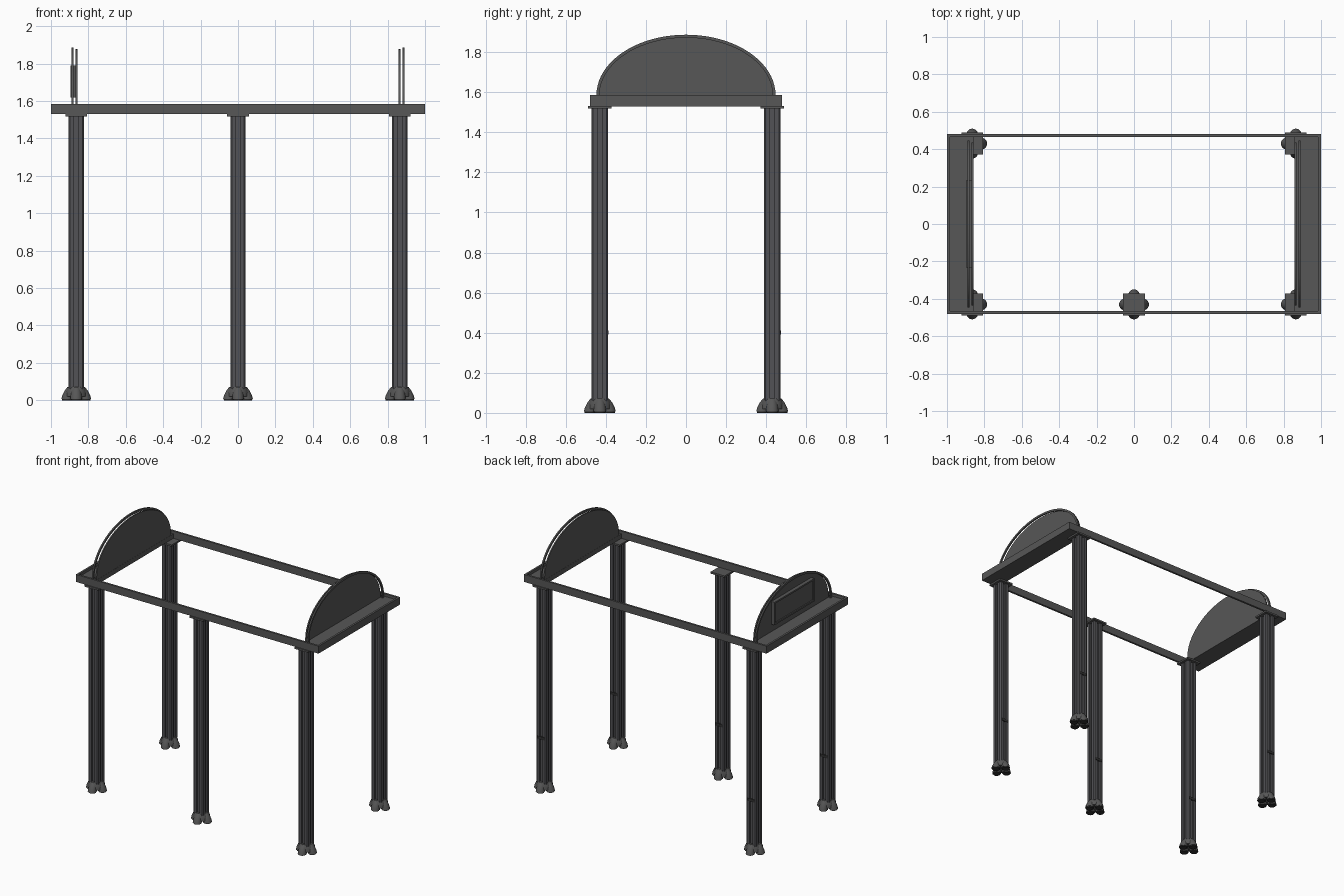
import bpy, bmesh, math

if "Cube" in bpy.data.objects:
    bpy.data.objects.remove(bpy.data.objects["Cube"])

def mat(name, c):
    m = bpy.data.materials.new(name)
    m.diffuse_color = (*c, 1)
    m.use_nodes = True
    m.node_tree.nodes["Principled BSDF"].inputs["Base Color"].default_value = m.diffuse_color
    return m

FRAME = mat("dark_grey", (0.095, 0.095, 0.095))
POST = mat("cool_grey", (0.085, 0.085, 0.092))
PAD = mat("near_black", (0.03, 0.03, 0.03))

def finish(bm, name, m, smooth=False):
    bmesh.ops.recalc_face_normals(bm, faces=bm.faces)
    me = bpy.data.meshes.new(name)
    bm.to_mesh(me)
    bm.free()
    me.materials.append(m)
    ob = bpy.data.objects.new(name, me)
    bpy.context.collection.objects.link(ob)
    if smooth:
        bpy.ops.object.select_all(action='DESELECT')
        ob.select_set(True)
        bpy.context.view_layer.objects.active = ob
        bpy.ops.object.shade_smooth_by_angle(angle=math.radians(35))
    return ob

def box(name, x0, x1, y0, y1, z0, z1, m=FRAME):
    bm = bmesh.new()
    bmesh.ops.create_cube(bm, size=1)
    for v in bm.verts:
        v.co = ((x0 + x1) / 2 + v.co.x * (x1 - x0), (y0 + y1) / 2 + v.co.y * (y1 - y0),
                (z0 + z1) / 2 + v.co.z * (z1 - z0))
    return finish(bm, name, m)

def extrude(name, pts, d, m=FRAME, smooth=False):
    """Extrude a closed 3D outline along vector d."""
    bm = bmesh.new()
    f = bm.faces.new([bm.verts.new(p) for p in pts])
    r = bmesh.ops.extrude_face_region(bm, geom=[f])
    bmesh.ops.translate(bm, vec=d, verts=[v for v in r["geom"] if isinstance(v, bmesh.types.BMVert)])
    return finish(bm, name, m, smooth)

def loft(name, rings, m, smooth=True, n=20):
    """Stack of circles: (cx, cy, z, radius)."""
    bm = bmesh.new()
    rows = [[bm.verts.new((cx + r * math.cos(2 * math.pi * i / n),
                           cy + r * math.sin(2 * math.pi * i / n), z)) for i in range(n)]
            for cx, cy, z, r in rings]
    for a, b in zip(rows, rows[1:]):
        for i in range(n):
            bm.faces.new((a[i], a[(i + 1) % n], b[(i + 1) % n], b[i]))
    bm.faces.new(rows[0])
    bm.faces.new(rows[-1])
    return finish(bm, name, m, smooth)

def arc(rx, rz, z0=1.585, n=40):
    return [(rx * math.cos(math.pi * i / n), z0 + rz * math.sin(math.pi * i / n)) for i in range(n + 1)]

# Top frame: long rails, end trays with raised rim
for s, side in ((-1, "front"), (1, "back")):
    y = sorted((s * 0.465, s * 0.48))
    box(side + "_rail", -1, 1, y[0], y[1], 1.53, 1.585)
for s, side in ((-1, "left"), (1, "right")):
    x = sorted((s * 0.985, s * 1.0))
    box(side + "_end_rim", x[0], x[1], -0.465, 0.465, 1.53, 1.585)
    x = sorted((s * 0.858, s * 0.985))
    box(side + "_end_tray", x[0], x[1], -0.465, 0.465, 1.53, 1.565)

    # Half-round end panel and the separate arch beside it
    panel = [(s * 0.859, y, z) for y, z in [(0.436, 1.54)] + arc(0.436, 0.292) + [(-0.436, 1.54)]][::-1]
    extrude(side + "_arch_panel", panel, (s * 0.009, 0, 0), FRAME, True)
    outer = [(0.447, 1.54)] + arc(0.447, 0.302) + [(-0.447, 1.54)]
    inner = [(0.432, 1.54)] + arc(0.432, 0.287) + [(-0.432, 1.54)]
    rim = [(s * 0.879, y, z) for y, z in outer + inner[::-1]]
    extrude(side + "_arch_rim", rim, (s * 0.011, 0, 0), FRAME, True)

# Sign frame on the outside of the left panel
box("sign_board", -0.886, -0.866, -0.235, 0.235, 1.62, 1.79)
for z in (1.62, 1.778):
    box("sign_border_horizontal", -0.895, -0.884, -0.235, 0.235, z, z + 0.012)
for y in (-0.235, 0.223):
    box("sign_border_vertical", -0.895, -0.884, y, y + 0.012, 1.62, 1.79)

# Grooved post cross-section: one side, rotated four times
H, C, G, D = 0.041, 0.033, 0.011, 0.012
SIDE = [(H, -C), (H, -G), (H - D, -G), (H - D, G), (H, G), (H, C)]
def section(px, py, z):
    out = []
    for k in range(4):
        c, s = round(math.cos(k * math.pi / 2)), round(math.sin(k * math.pi / 2))
        out += [(px + x * c - y * s, py + x * s + y * c, z) for x, y in SIDE]
    return out

# Posts with top plates, clips and four-lobed feet
for px, py, name in ((-0.865, -0.43, "front_left"), (0, -0.43, "front_middle"), (0.865, -0.43, "front_right"),
                     (-0.865, 0.43, "back_left"), (0.865, 0.43, "back_right")):
    extrude(name + "_post", section(px, py, 0.06), (0, 0, 1.46), POST)
    box(name + "_top_plate", px - 0.058, px + 0.058, py - 0.058, py + 0.058, 1.518, 1.531)
    box(name + "_clip", px - 0.03, px + 0.03, py + 0.034, py + 0.044, 0.39, 0.41, PAD)
    loft(name + "_foot", [(px, py, 0.02, 0.058), (px, py, 0.05, 0.056), (px, py, 0.072, 0.046)], FRAME)
    for k in range(4):
        c, s = math.cos(k * math.pi / 2), math.sin(k * math.pi / 2)
        at = lambda d, z, r: (px + c * d, py + s * d, z, r)
        loft(name + "_foot_lobe", [at(0.049, 0.006, 0.031), at(0.045, 0.025, 0.030),
                                   at(0.037, 0.05, 0.026), at(0.027, 0.07, 0.021)], FRAME)
        loft(name + "_foot_pad", [at(0.049, 0.0, 0.026), at(0.049, 0.006, 0.028)], PAD)
